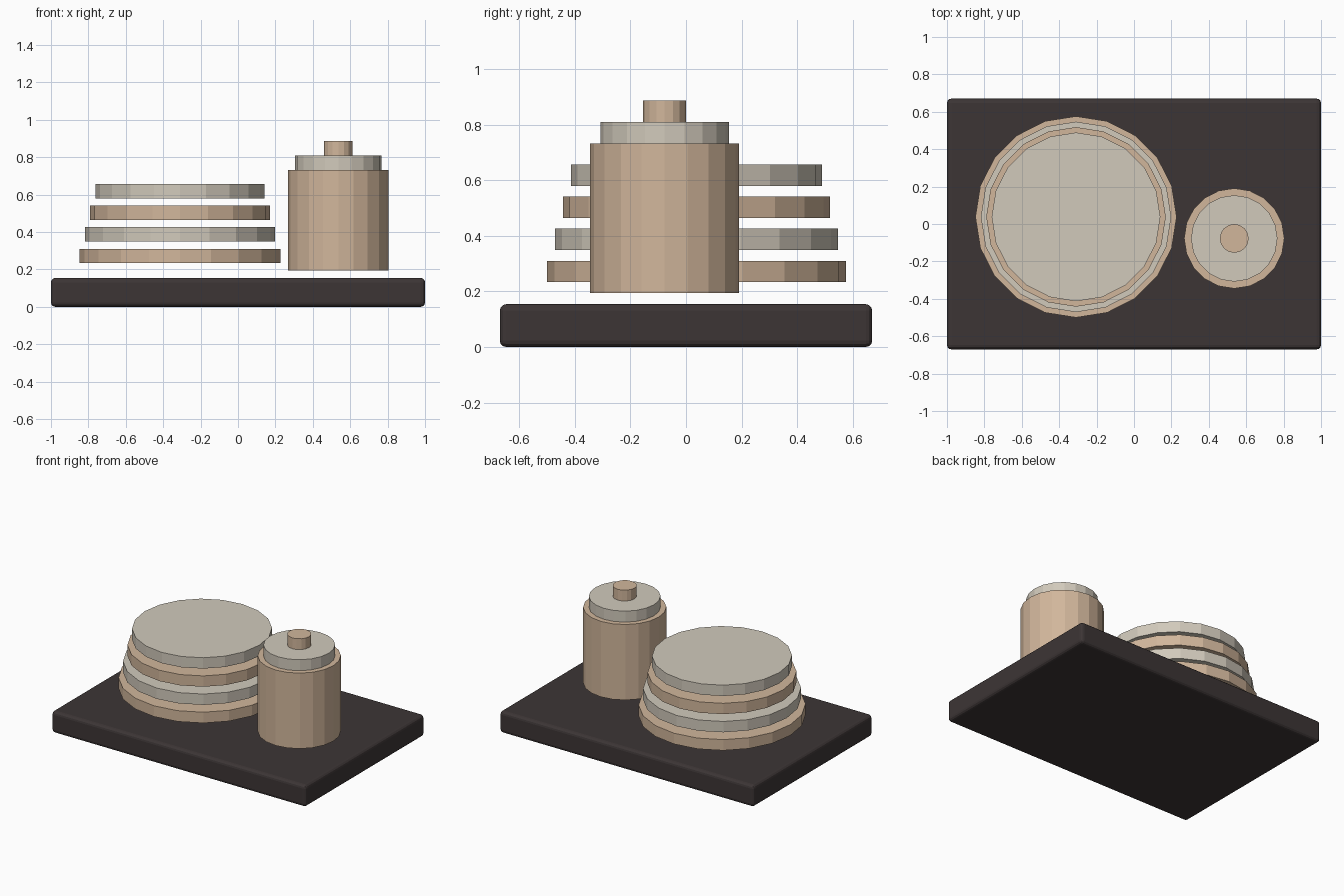
import bpy
import math

if "Cube" in bpy.data.objects:
    bpy.data.objects.remove(bpy.data.objects["Cube"])


def material(name, rgb):
    m = bpy.data.materials.new(name)
    m.diffuse_color = (*rgb, 1.0)
    m.use_nodes = True
    m.node_tree.nodes["Principled BSDF"].inputs["Base Color"].default_value = m.diffuse_color
    return m


DARK = material("dark slate", (0.046, 0.036, 0.036))
TAN = material("warm tan", (0.64, 0.47, 0.33))
STONE = material("pale stone", (0.64, 0.59, 0.50))


def disc(name, center, radius, z0, z1, mat, sides=20):
    """Upright flat-shaded cylinder between two heights."""
    bpy.ops.mesh.primitive_cylinder_add(
        vertices=sides, radius=radius, depth=z1 - z0,
        location=(center[0], center[1], (z0 + z1) / 2))
    ob = bpy.context.object
    ob.name = name
    ob.data.materials.append(mat)
    return ob


# Tray with rounded edges
bpy.ops.mesh.primitive_cube_add(size=1, location=(0, 0, 0.077))
tray = bpy.context.object
tray.name = "tray"
tray.scale = (2.0, 1.34, 0.154)
bpy.ops.object.transform_apply(location=False, rotation=False, scale=True)
tray.data.materials.append(DARK)
bevel = tray.modifiers.new("rounded edges", "BEVEL")
bevel.width = 0.023
bevel.segments = 3

# Stack of tapering plates, hovering with gaps between them
for i in range(4):
    z = 0.233 + i * 0.1155
    disc(f"plate_{i + 1}", (-0.31, 0.038), 0.538 - i * 0.029, z, z + 0.077,
         STONE if i % 2 else TAN)

# Lidded jar
JAR = (0.536, -0.077)
disc("jar_body", JAR, 0.268, 0.195, 0.732, TAN)
disc("jar_lid", JAR, 0.231, 0.732, 0.81, STONE)
disc("lid_knob", JAR, 0.077, 0.81, 0.887, TAN, sides=16)
